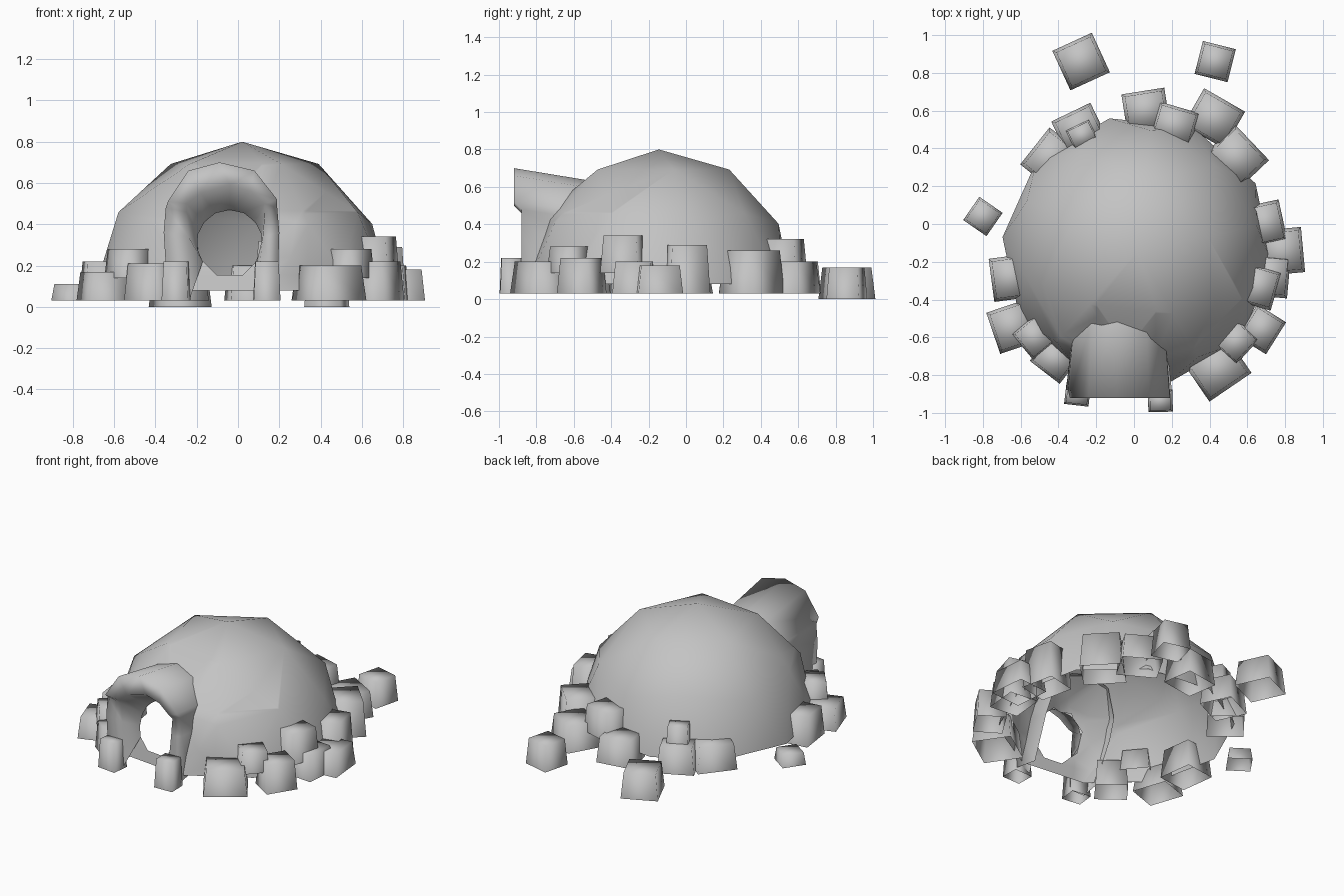
import bpy, bmesh
from math import sin, cos, pi, atan2, radians
from mathutils import Vector, Matrix
from mathutils.bvhtree import BVHTree

default = bpy.data.objects.get("Cube")
if default:
    bpy.data.objects.remove(default)

# One packed-snow grey for everything
snow = bpy.data.materials.new("snow grey")
snow.use_nodes = True
colour = (0.55, 0.55, 0.55, 1)
snow.diffuse_color = colour
snow.node_tree.nodes["Principled BSDF"].inputs["Base Color"].default_value = colour

CENTRE = Vector((0.02, -0.145, 0.08))
DOOR = Vector((-0.04, 0, 0.31))
DOOR_RADIUS = 0.155


def finish(bm, name):
    """Turn a bmesh into a smooth shaded object."""
    mesh = bpy.data.meshes.new(name)
    bm.to_mesh(mesh)
    bm.free()
    mesh.materials.append(snow)
    obj = bpy.data.objects.new(name, mesh)
    bpy.context.collection.objects.link(obj)
    for face in mesh.polygons:
        face.use_smooth = True


def bridge(bm, loop_a, loop_b):
    """Quads between two equally long open loops."""
    for i in range(len(loop_a) - 1):
        bm.faces.new((loop_a[i], loop_a[i + 1], loop_b[i + 1], loop_b[i]))


# Dome: the upper half of a coarse geodesic ball, open below
def build_dome():
    bpy.ops.mesh.primitive_ico_sphere_add(subdivisions=2, radius=0.72)
    ball = bpy.context.object
    bm = bmesh.new()
    bm.from_mesh(ball.data)
    bpy.data.objects.remove(ball)
    bm.transform(Matrix.Translation(CENTRE) @ Matrix.Rotation(radians(12), 4, "Z"))
    lower = [f for f in bm.faces if f.calc_center_median().z < CENTRE.z]
    bmesh.ops.delete(bm, geom=lower, context="FACES")
    wall = BVHTree.FromBMesh(bm)

    # Octagonal doorway through the front wall
    def front_faces():
        return [f for f in bm.faces if f.calc_center_median().y < CENTRE.y - 0.3
                and abs(f.calc_center_median().x) < 0.4]

    normals = [Vector((cos(k * pi / 4), 0, sin(k * pi / 4))) for k in range(8)]
    for normal in normals:
        faces = front_faces()
        geom = set(faces)
        for face in faces:
            geom.update(face.edges)
            geom.update(face.verts)
        bmesh.ops.bisect_plane(bm, geom=list(geom), dist=0.0001,
                               plane_co=DOOR + normal * DOOR_RADIUS, plane_no=normal)
    hole = [f for f in front_faces() if all(
        (f.calc_center_median() - DOOR).dot(n) < DOOR_RADIUS for n in normals)]
    bmesh.ops.delete(bm, geom=hole, context="FACES")
    finish(bm, "dome")
    return wall


# Entrance: a jutting hood on two legs, its lining narrowing to the doorway
def build_entrance(wall):
    outer = [(-0.34, 0.05), (-0.36, 0.36), (-0.35, 0.48), (-0.34, 0.51), (-0.24, 0.66),
             (-0.09, 0.7), (0.08, 0.66), (0.19, 0.52), (0.19, 0.48), (0.2, 0.36),
             (0.19, 0.05)]
    inner = [(-0.23, 0.05), (-0.24, 0.34), (-0.25, 0.46), (-0.25, 0.5), (-0.18, 0.55),
             (-0.04, 0.59), (0.06, 0.56), (0.13, 0.5), (0.13, 0.46), (0.12, 0.34),
             (0.09, 0.05)]
    bm = bmesh.new()

    def front_loop(points):
        return [bm.verts.new((x, -0.92 if z > 0.49 else -0.88, z)) for x, z in points]

    front_out, front_in = front_loop(outer), front_loop(inner)
    back_out = [bm.verts.new((-0.07 + (x + 0.07) * 0.9, -0.74 + 0.38 * (z - 0.05), z * 0.9))
                for x, z in outer]
    # Lining ends on the doorway rim, swept from lower left to lower right
    doorway = []
    for i in range(len(inner)):
        angle = radians(215 - 250 * i / (len(inner) - 1))
        rim = DOOR + Vector((cos(angle), 0, sin(angle))) * DOOR_RADIUS * 1.03
        hit = wall.ray_cast(rim - Vector((0, 2, 0)), Vector((0, 1, 0)))[0]
        doorway.append(bm.verts.new(hit))
    bridge(bm, front_out, back_out)
    bridge(bm, front_in, front_out)
    bridge(bm, doorway, front_in)
    bmesh.ops.recalc_face_normals(bm, faces=bm.faces)
    finish(bm, "entrance_hood")


# Snow blocks: tapered, hollow boxes turned to face the dome and pushed into it
def add_block(name, bottom, x, y, width, depth, top, turn=0):
    bm = bmesh.new()
    bmesh.ops.create_cube(bm, size=1)
    length = max(depth, width * 0.9)
    for vert in bm.verts:
        taper = 0.86 if vert.co.z > 0 else 1
        vert.co.x = vert.co.x * length * taper + (depth - length) / 2
        vert.co.y *= width * taper
        vert.co.z = top if vert.co.z > 0 else bottom
    floor = [f for f in bm.faces if f.normal.z < -0.9]
    bmesh.ops.delete(bm, geom=floor, context="FACES_ONLY")
    heading = atan2(y - CENTRE.y, x - CENTRE.x) + radians(turn)
    bm.transform(Matrix.Translation((x, y, 0)) @ Matrix.Rotation(heading, 4, "Z"))
    finish(bm, name)


# Each row: x, y, width along the wall, exposed depth, top, extra turn
back_blocks = [
    (-0.3, 0.52, 0.23, 0.16, 0.2), (-0.47, 0.37, 0.25, 0.14, 0.2, 8),
    (0.06, 0.62, 0.23, 0.17, 0.2, 12), (0.43, 0.57, 0.25, 0.2, 0.2),
    (0.56, 0.37, 0.26, 0.18, 0.26)]
side_blocks = [
    (0.73, 0.01, 0.22, 0.12, 0.29), (0.84, -0.14, 0.24, 0.11, 0.18, 5),
    (0.77, -0.28, 0.22, 0.1, 0.2, 5), (0.68, -0.56, 0.2, 0.17, 0.22),
    (-0.66, -0.55, 0.23, 0.18, 0.17, -12), (-0.69, -0.29, 0.23, 0.13, 0.22, -4)]
front_blocks = [
    (0.46, -0.79, 0.27, 0.18, 0.2), (-0.43, -0.73, 0.2, 0.14, 0.21),
    (0.14, -0.95, 0.13, 0.09, 0.22, -7), (-0.3, -0.91, 0.13, 0.1, 0.22, 16)]
upper_blocks = [
    (-0.28, 0.48, 0.14, 0.1, 0.31), (0.22, 0.54, 0.22, 0.16, 0.32),
    (0.69, -0.34, 0.21, 0.13, 0.34), (0.55, -0.63, 0.18, 0.14, 0.28),
    (-0.54, -0.61, 0.18, 0.13, 0.28)]
loose_blocks = [(-0.28, 0.86, 0.23, 0.23, 0.17, 8), (0.43, 0.86, 0.18, 0.18, 0.17, 8)]
sunken_blocks = [(-0.8, 0.04, 0.15, 0.15, 0.11, -22)]

tiers = {
    "back_block": (back_blocks, 0.03),
    "side_block": (side_blocks, 0.03),
    "front_block": (front_blocks, 0.03),
    "upper_block": (upper_blocks, 0.14),
    "loose_block": (loose_blocks, 0),
    "sunken_block": (sunken_blocks, 0.03),
}

build_entrance(build_dome())
for tier, (rows, bottom) in tiers.items():
    for number, row in enumerate(rows, 1):
        add_block(f"{tier}_{number}", bottom, *row)
